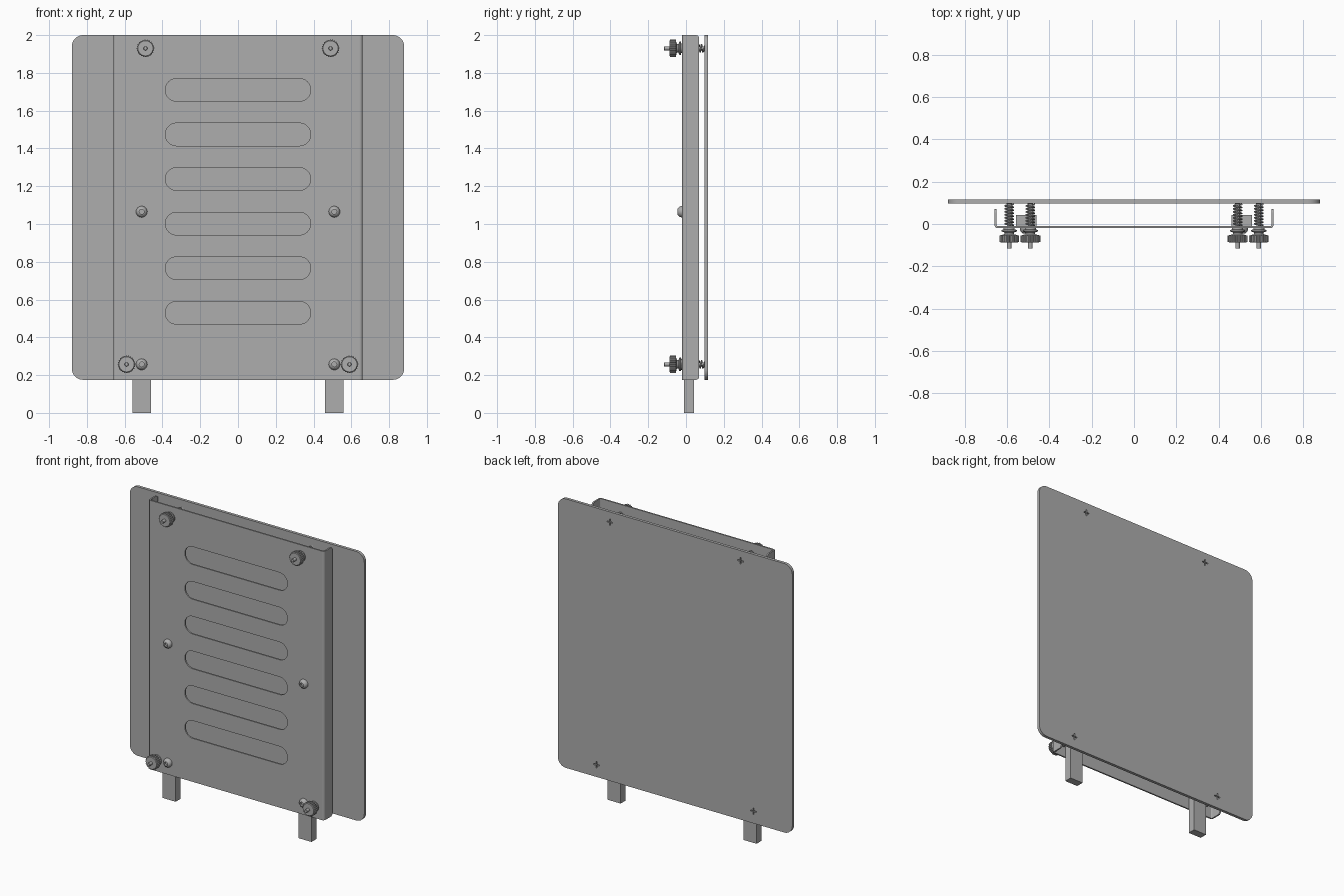
import bpy, bmesh, math
from mathutils import Vector

if "Cube" in bpy.data.objects:
    bpy.data.objects.remove(bpy.data.objects["Cube"])

grey = bpy.data.materials.new("metal_grey")
grey.diffuse_color = (0.42, 0.42, 0.42, 1)
grey.use_nodes = True
grey.node_tree.nodes["Principled BSDF"].inputs["Base Color"].default_value = grey.diffuse_color

FRONT = lambda u, v, w: (u, w, v)   # outline in x-z, thickness along y
SIDE = lambda u, v, w: (w, u, v)    # outline in y-z, thickness along x
TOP = lambda u, v, w: (u, v, w)     # outline in x-y, thickness along z


def finish(name, bm, angle=30):
    bmesh.ops.remove_doubles(bm, verts=bm.verts, dist=1e-5)
    bmesh.ops.recalc_face_normals(bm, faces=bm.faces)
    me = bpy.data.meshes.new(name)
    bm.to_mesh(me)
    bm.free()
    me.materials.clear()
    me.materials.append(grey)
    ob = bpy.data.objects.new(name, me)
    bpy.context.collection.objects.link(ob)
    bpy.ops.object.select_all(action='DESELECT')
    ob.select_set(True)
    bpy.context.view_layer.objects.active = ob
    bpy.ops.object.shade_smooth_by_angle(angle=math.radians(angle))
    return ob


def rounded(u0, u1, v0, v1, radii, seg=8):
    """Rounded rectangle; radii run from lower left counter-clockwise."""
    pts = []
    corners = [(u0, v0, 1, 1), (u1, v0, -1, 1), (u1, v1, -1, -1), (u0, v1, 1, -1)]
    for i, ((u, v, su, sv), r) in enumerate(zip(corners, radii)):
        if r == 0:
            pts.append((u, v))
            continue
        for k in range(seg + 1):
            a = math.pi + (i + k / seg) * math.pi / 2
            pts.append((u + su * r + r * math.cos(a), v + sv * r + r * math.sin(a)))
    return pts


def slab(name, outlines, w0, w1, axes):
    """Filled outline (further outlines are holes) with thickness."""
    cu = bpy.data.curves.new(name + "_outline", 'CURVE')
    cu.dimensions, cu.fill_mode = '2D', 'BOTH'
    cu.extrude = (w1 - w0) / 2
    for pts in outlines:
        sp = cu.splines.new('POLY')
        sp.points.add(len(pts) - 1)
        for p, (u, v) in zip(sp.points, pts):
            p.co = (u, v, 0, 1)
        sp.use_cyclic_u = True
    tmp = bpy.data.objects.new(name + "_outline", cu)
    bpy.context.collection.objects.link(tmp)
    dg = bpy.context.evaluated_depsgraph_get()
    me = bpy.data.meshes.new_from_object(tmp.evaluated_get(dg))
    bm = bmesh.new()
    bm.from_mesh(me)
    bpy.data.objects.remove(tmp)
    bpy.data.curves.remove(cu)
    bpy.data.meshes.remove(me)
    for v in bm.verts:
        v.co = axes(v.co.x, v.co.y, v.co.z + (w0 + w1) / 2)
    return finish(name, bm)


def lathe(name, x, z, profile, n=24):
    """Revolve (radius, y) points about a y-parallel axis."""
    bm = bmesh.new()
    rings = []
    for r, y in profile:
        rings.append([bm.verts.new((x + r * math.cos(2 * math.pi * i / n), y,
                                    z + r * math.sin(2 * math.pi * i / n))) for i in range(n)])
    for a, b in zip(rings, rings[1:]):
        for i in range(n):
            j = (i + 1) % n
            bm.faces.new((a[i], a[j], b[j], b[i]))
    bm.faces.new(rings[0])
    bm.faces.new(rings[-1])
    return finish(name, bm)


def spring(name, x, z, y0, y1, radius=0.019, wire=0.004, turns=7, per=20, n=8):
    bm = bmesh.new()
    rings = []
    for k in range(turns * per + 1):
        a = 2 * math.pi * k / per
        out = Vector((math.cos(a), 0, math.sin(a)))
        c = Vector((x, y0 + (y1 - y0) * k / (turns * per), z)) + out * radius
        rings.append([bm.verts.new(c + out * wire * math.cos(t) + Vector((0, wire * math.sin(t), 0)))
                      for t in (2 * math.pi * i / n for i in range(n))])
    for a, b in zip(rings, rings[1:]):
        for i in range(n):
            j = (i + 1) % n
            bm.faces.new((a[i], a[j], b[j], b[i]))
    bm.faces.new(rings[0])
    bm.faces.new(rings[-1])
    return finish(name, bm, 60)


def cross(x, z, a=0.022, b=0.004):
    return [(x + u, z + v) for u, v in ((-a, -b), (-b, -b), (-b, -a), (b, -a), (b, -b), (a, -b),
                                        (a, b), (b, b), (b, a), (-b, a), (-b, b), (-a, b))]


Z0, Z1 = 0.175, 2.0
knobs = [(-0.49, 1.93), (0.49, 1.93), (-0.59, 0.257), (0.59, 0.257)]

# Rear plate with cross-shaped screw recesses
slab("rear_plate", [rounded(-0.88, 0.88, Z0, Z1, [0.06] * 4)] + [cross(x, z) for x, z in knobs],
     0.097, 0.117, FRONT)

# Slotted front panel of the folded tray
slots = [rounded(-0.385, 0.385, z - 0.06, z + 0.06, [0.0599] * 4, 10)
         for z in (0.53 + 0.236 * i for i in range(6))]
slab("tray_panel", [rounded(-0.644, 0.644, Z0, Z1, [0] * 4)] + slots, -0.02, -0.01, FRONT)

for s, side in ((-1, "left"), (1, "right")):
    # Rounded fold and side flange of the tray
    arc = [math.pi / 2 * k / 6 for k in range(7)]
    ring = [(s * (0.644 + 0.016 * math.sin(a)), -0.004 - 0.016 * math.cos(a)) for a in arc]
    ring += [(s * (0.644 + 0.006 * math.sin(a)), -0.004 - 0.006 * math.cos(a)) for a in reversed(arc)]
    slab(side + "_tray_fold", [ring], Z0, Z1, TOP)
    w = sorted((s * 0.65, s * 0.66))
    slab(side + "_tray_flange", [rounded(-0.004, 0.07, Z0, Z1, [0, 0.018, 0.018, 0])], w[0], w[1], SIDE)

    # Leg bar behind the panel and its two domed screws
    slab(side + "_leg", [rounded(s * 0.51 - 0.049, s * 0.51 + 0.049, 0, 1.15, [0] * 4)],
         -0.01, 0.042, FRONT)
    for z in (0.257, 1.065):
        lathe(side + "_leg_screw", s * 0.51, z,
              [(0.013, -0.032), (0.013, -0.045), (0.019, -0.043), (0.025, -0.037),
               (0.029, -0.029), (0.03, -0.019)])

# Adjusting screws: shaft, ribbed knob, collar, spring
for x, z in knobs:
    lathe("adjuster_shaft", x, z, [(0.009, -0.117), (0.0105, -0.115), (0.0105, 0.095),
                                   (0.024, 0.099), (0.024, 0.107)])
    rib = [(x + r * math.cos(a), z + r * math.sin(a)) for r, a in
           ((0.047 if i % 4 < 2 else 0.043, 2 * math.pi * i / 96) for i in range(96))]
    slab("adjuster_knob", [rib], -0.084, -0.054, FRONT)
    lathe("knob_collar", x, z, [(0.04, -0.088), (0.043, -0.084), (0.043, -0.054), (0.022, -0.048),
                                (0.022, -0.04), (0.036, -0.035), (0.036, -0.028),
                                (0.026, -0.026), (0.026, -0.019)])
    spring("adjuster_spring", x, z, -0.006, 0.093)
